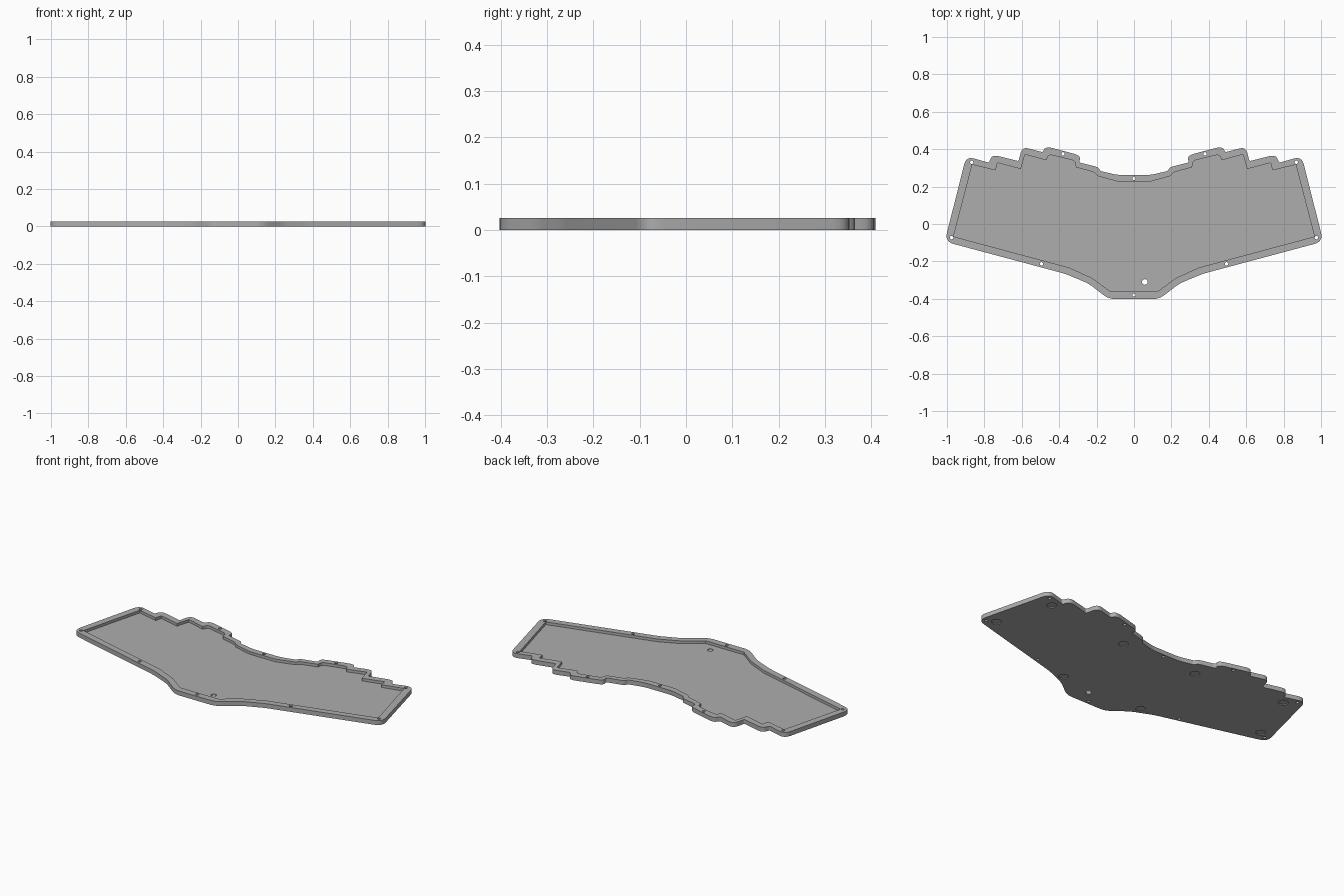
import bpy
import bmesh
from mathutils import Vector

HEIGHT = 0.026
FLOOR = 0.01

if "Cube" in bpy.data.objects:
    bpy.data.objects.remove(bpy.data.objects["Cube"], do_unlink=True)

grey = bpy.data.materials.new("plain grey")
grey.use_nodes = True
GREY = (0.42, 0.42, 0.42, 1)
grey.diffuse_color = GREY
grey.node_tree.nodes["Principled BSDF"].inputs["Base Color"].default_value = GREY

# Half outlines from front to back: x, y, corner rounding
OUTER = [(.135, -.402, .04), (.24, -.32, .03), (.365, -.267, .03),
         (1.012, -.094, .05), (.897, .362, .045), (.777, .328, .008),
         (.757, .371, .036), (.617, .336, .008), (.598, .413, .036),
         (.49, .384, .006), (.47, .415, .036), (.285, .366, .04),
         (.293, .329, .008), (.19, .304, .025), (.182, .284, .008),
         (.09, .262, .03)]
INNER = [(.125, -.362, 0), (.225, -.288, 0), (.35, -.232, 0),
         (.965, -.067, 0), (.865, .317, 0), (.74, .287, 0),
         (.73, .327, 0), (.605, .294, 0), (.583, .372, 0),
         (.47, .341, 0), (.455, .372, .02), (.316, .338, .02),
         (.31, .303, 0), (.214, .277, .01), (.193, .256, 0),
         (.085, .226, 0)]


def full_outline(half):
    """Mirror a half outline and round its corners."""
    pts = half + [(-x, y, r) for x, y, r in reversed(half)]
    out = []
    for i, (x, y, r) in enumerate(pts):
        p = Vector((x, y))
        if r == 0:
            out.append(p)
            continue
        a = Vector(pts[i - 1][:2]) - p
        b = Vector(pts[(i + 1) % len(pts)][:2]) - p
        a = p + a.normalized() * min(r, a.length * 0.49)
        b = p + b.normalized() * min(r, b.length * 0.49)
        for k in range(7):
            t = k / 6
            out.append(a * (1 - t) ** 2 + p * 2 * t * (1 - t) + b * t * t)
    return out


def prism(name, outline, z0, z1):
    bm = bmesh.new()
    base = bm.faces.new([bm.verts.new((p.x, p.y, z0)) for p in outline])
    top = bmesh.ops.extrude_face_region(bm, geom=[base])["geom"]
    verts = [v for v in top if isinstance(v, bmesh.types.BMVert)]
    bmesh.ops.translate(bm, verts=verts, vec=(0, 0, z1 - z0))
    bmesh.ops.recalc_face_normals(bm, faces=bm.faces)
    mesh = bpy.data.meshes.new(name)
    bm.to_mesh(mesh)
    bm.free()
    mesh.materials.append(grey)
    ob = bpy.data.objects.new(name, mesh)
    bpy.context.collection.objects.link(ob)
    return ob


def cylinder(name, x, y, radius, z0, z1):
    bpy.ops.mesh.primitive_cylinder_add(vertices=24, radius=radius, depth=z1 - z0,
                                        location=(x, y, (z0 + z1) / 2))
    ob = bpy.context.object
    ob.name = name
    ob.data.materials.append(grey)
    return ob


def cut(target, cutter):
    mod = target.modifiers.new("cut", "BOOLEAN")
    mod.operation = "DIFFERENCE"
    mod.solver = "EXACT"
    mod.object = cutter
    bpy.context.view_layer.objects.active = target
    bpy.ops.object.modifier_apply(modifier=mod.name)
    bpy.data.objects.remove(cutter, do_unlink=True)


# Tray with a shallow pocket
tray = prism("case_tray", full_outline(OUTER), 0, HEIGHT)
cut(tray, prism("pocket_cutter", full_outline(INNER), FLOOR, HEIGHT * 2))

# Screw holes in the rim
screws = [(0, .244), (0, -.38)]
for x, y in [(.38, .375), (.868, .33), (.975, -.073), (.495, -.213)]:
    screws += [(x, y), (-x, y)]
for x, y in screws:
    cut(tray, cylinder("screw_cutter", x, y, .009, -.02, .06))

# Reset hole through the floor
cut(tray, cylinder("reset_cutter", .058, -.31, .015, -.02, .06))

# Round foot recesses underneath
for x, y in [(.81, .28), (.925, -.045), (.27, -.265), (.25, .21)]:
    for side in (1, -1):
        cut(tray, cylinder("foot_cutter", x * side, y, .027, -.02, .005))

bpy.ops.object.select_all(action="DESELECT")
tray.select_set(True)
bpy.context.view_layer.objects.active = tray
bpy.ops.object.shade_smooth_by_angle()
